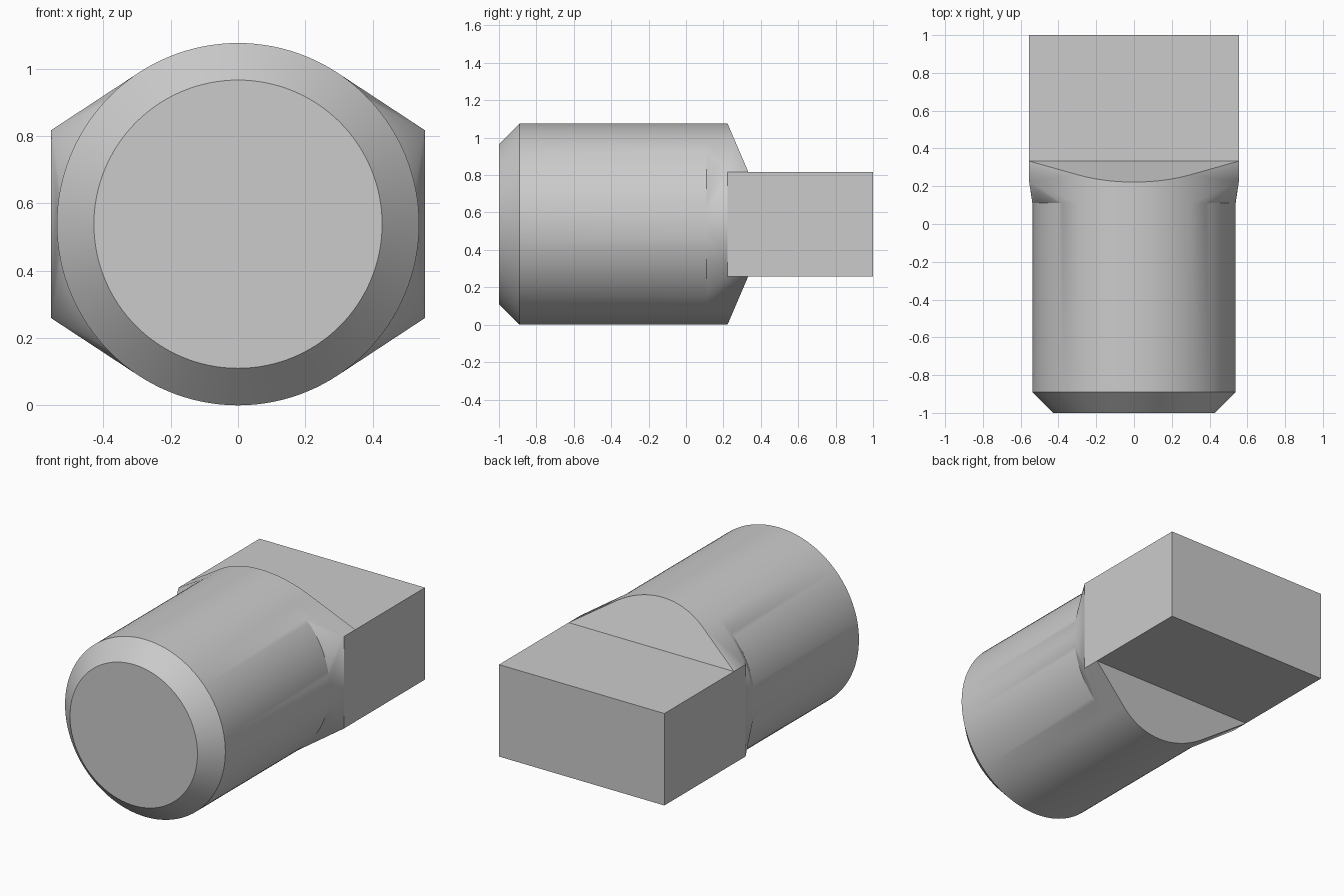
import bpy, bmesh, math
from mathutils import Vector

cube = bpy.data.objects.get("Cube")
if cube:
    bpy.data.objects.remove(cube, do_unlink=True)

# Main dimensions
R = 0.538                  # round shank radius
CZ = R                     # axis height
HX, HZ = 0.555, 0.279      # half width and half height of the tang
FRONT, BACK = -1.0, 1.0
CHAMFER = 0.11
NECK, SHOULDER, TANG = 0.11, 0.222, 0.333
SEGMENTS = 128

steel = bpy.data.materials.new("plain grey")
steel.use_nodes = True
grey = (0.6, 0.6, 0.6, 1)
steel.diffuse_color = grey
steel.node_tree.nodes["Principled BSDF"].inputs["Base Color"].default_value = grey

bm = bmesh.new()

# Transition: hull of the neck circle, the two sloped shoulder arcs and the tang corners
points = []
for i in range(SEGMENTS):
    a = 2 * math.pi * i / SEGMENTS
    x, z = R * math.cos(a), R * math.sin(a)
    points.append((x, NECK, CZ + z))
    if abs(z) > HZ * 1.5:
        slope = (R - abs(z)) / (R - HZ)
        points.append((x, SHOULDER + slope * (TANG - SHOULDER), CZ + z))
for sx in (-1, 1):
    for sz in (-1, 1):
        for y in (SHOULDER, TANG):
            points.append((sx * HX, y, CZ + sz * HZ))
verts = [bm.verts.new(p) for p in points]
hull = bmesh.ops.convex_hull(bm, input=verts)
loose = {g for key in ("geom_interior", "geom_unused") for g in hull[key]
         if isinstance(g, bmesh.types.BMVert)}
bmesh.ops.delete(bm, geom=[v for v in loose if v.is_valid], context='VERTS')


def merge_flats():
    bmesh.ops.dissolve_limit(bm, angle_limit=math.radians(0.2),
                             verts=bm.verts[:], edges=bm.edges[:])


def end_face(sign):
    bm.normal_update()
    return max((f for f in bm.faces if f.normal.y * sign > 0.99),
               key=lambda f: f.calc_area())


def extend(face, distance):
    new = bmesh.ops.extrude_discrete_faces(bm, faces=[face])["faces"][0]
    bmesh.ops.translate(bm, verts=new.verts[:], vec=Vector((0, distance, 0)))
    return new


bmesh.ops.recalc_face_normals(bm, faces=bm.faces[:])
merge_flats()

# Rectangular tang towards the back
extend(end_face(1), BACK - TANG)

# Round shank towards the front, with a chamfered end
shank = extend(end_face(-1), FRONT + CHAMFER - NECK)
tip = extend(shank, -CHAMFER)
for v in tip.verts:
    v.co.x *= (R - CHAMFER) / R
    v.co.z = CZ + (v.co.z - CZ) * (R - CHAMFER) / R

bmesh.ops.remove_doubles(bm, verts=bm.verts[:], dist=0.0001)
merge_flats()
bmesh.ops.recalc_face_normals(bm, faces=bm.faces[:])

mesh = bpy.data.meshes.new("shank_with_tang")
bm.to_mesh(mesh)
bm.free()
mesh.materials.append(steel)
body = bpy.data.objects.new("shank_with_tang", mesh)
bpy.context.collection.objects.link(body)

# Smooth round surfaces, crisp edges, flat tang
bpy.ops.object.select_all(action='DESELECT')
body.select_set(True)
bpy.context.view_layer.objects.active = body
bpy.ops.object.shade_smooth_by_angle(angle=math.radians(25))
for p in mesh.polygons:
    if p.area > 0.08:
        p.use_smooth = False
